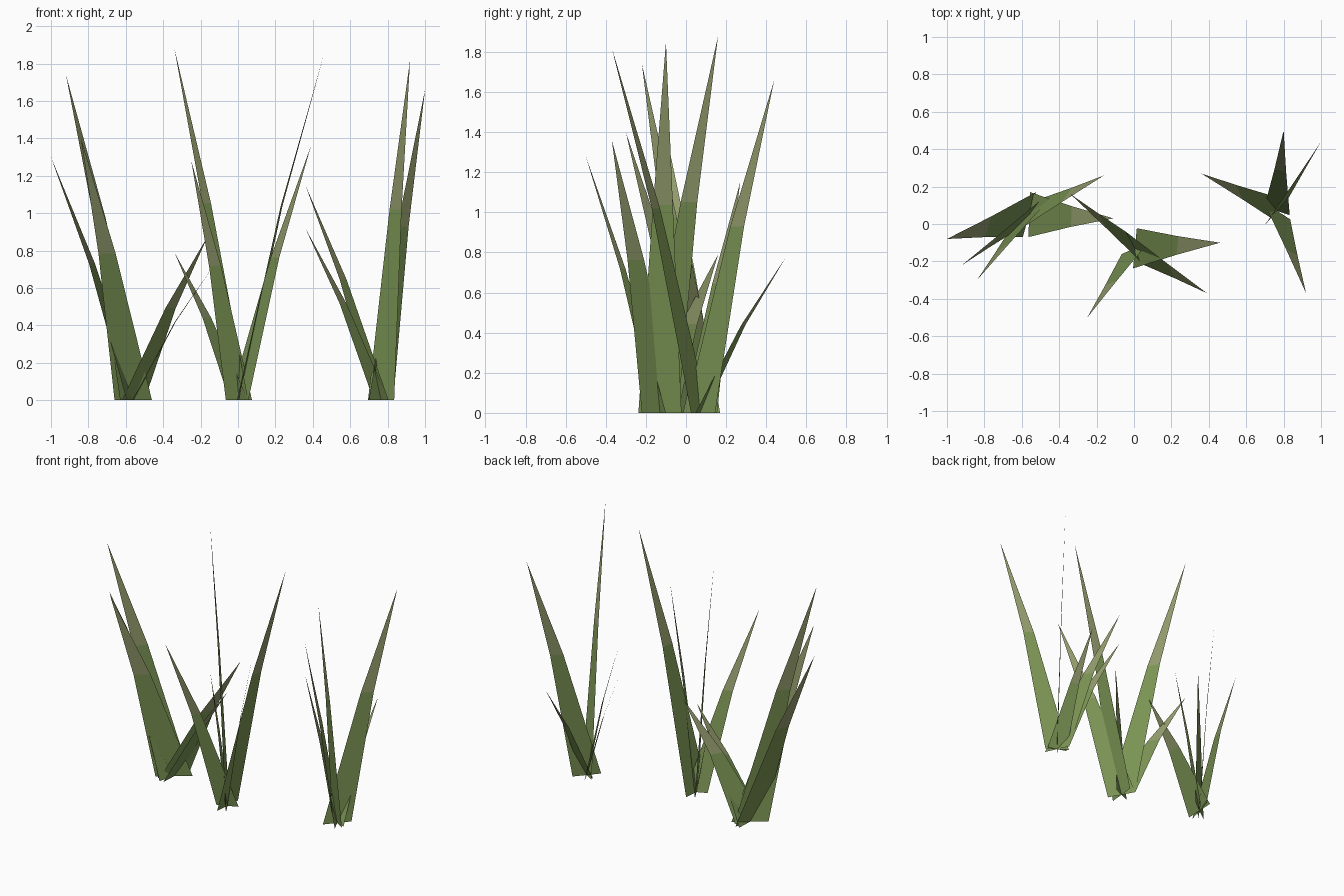
import bpy
import bmesh
from mathutils import Vector

if "Cube" in bpy.data.objects:
    bpy.data.objects.remove(bpy.data.objects["Cube"], do_unlink=True)


def make_material(name, colour):
    mat = bpy.data.materials.new(name)
    mat.use_nodes = True
    mat.diffuse_color = (*colour, 1)
    mat.node_tree.nodes["Principled BSDF"].inputs["Base Color"].default_value = (*colour, 1)
    return mat


materials = [make_material("leaf green", (0.2, 0.3, 0.09)),
             make_material("dry olive", (0.29, 0.33, 0.15))]

# Each tuft: root position, then its blades as (tip position, width direction)
tufts = {
    "right_tuft": ((-.56, .05), [
        ((-1, -.08, 1.3), (.07, .24)),
        ((-.92, -.22, 1.74), (.14, .17)),
        ((-.84, -.3, 1.4), (.2, .15)),
        ((-.16, .26, .88), (.12, .17)),
        ((-.11, .03, .75), (.01, .24)),
    ]),
    "middle_tuft": ((.005, -.13), [
        ((-.34, .16, 1.88), (.1, -.18)),
        ((-.25, -.5, 1.28), (.14, .06)),
        ((.39, -.37, 1.36), (.1, -.18)),
        ((.46, -.1, 1.85), (.02, .215)),
        ((-.34, .16, .79), (.1, -.18)),
    ]),
    "left_tuft": ((.765, .07), [
        ((.92, -.37, 1.82), (.14, -.09)),
        ((1, .44, 1.66), (.13, .15)),
        ((.36, .27, 1.15), (.08, -.17)),
        ((.8, .5, .78), (.135, -.045)),
        ((.36, .27, .92), (.08, -.17)),
    ]),
}

MID_HEIGHT = 0.56   # bend height as a share of the blade
MID_REACH = 0.5     # sideways reach at the bend
MID_WIDTH = 0.46    # width left at the bend


def add_blade(bm, root, tip, width):
    """Flat blade: a green lower quad and an olive tip triangle."""
    root, tip = Vector((*root, 0)), Vector(tip)
    half = Vector((*width, 0)) / 2
    bend = root.lerp(tip, MID_REACH)
    bend.z = tip.z * MID_HEIGHT
    a, b, c, d, e = [bm.verts.new(p) for p in (
        root - half, root + half,
        bend + half * MID_WIDTH, bend - half * MID_WIDTH, tip)]
    bm.faces.new((a, b, c, d)).material_index = 0
    bm.faces.new((d, c, e)).material_index = 1


for name, (root, blades) in tufts.items():
    for number, (tip, width) in enumerate(blades, 1):
        bm = bmesh.new()
        add_blade(bm, root, tip, width)
        mesh = bpy.data.meshes.new(f"{name}_blade_{number}")
        bm.to_mesh(mesh)
        bm.free()
        for mat in materials:
            mesh.materials.append(mat)
        blade = bpy.data.objects.new(mesh.name, mesh)
        bpy.context.collection.objects.link(blade)
